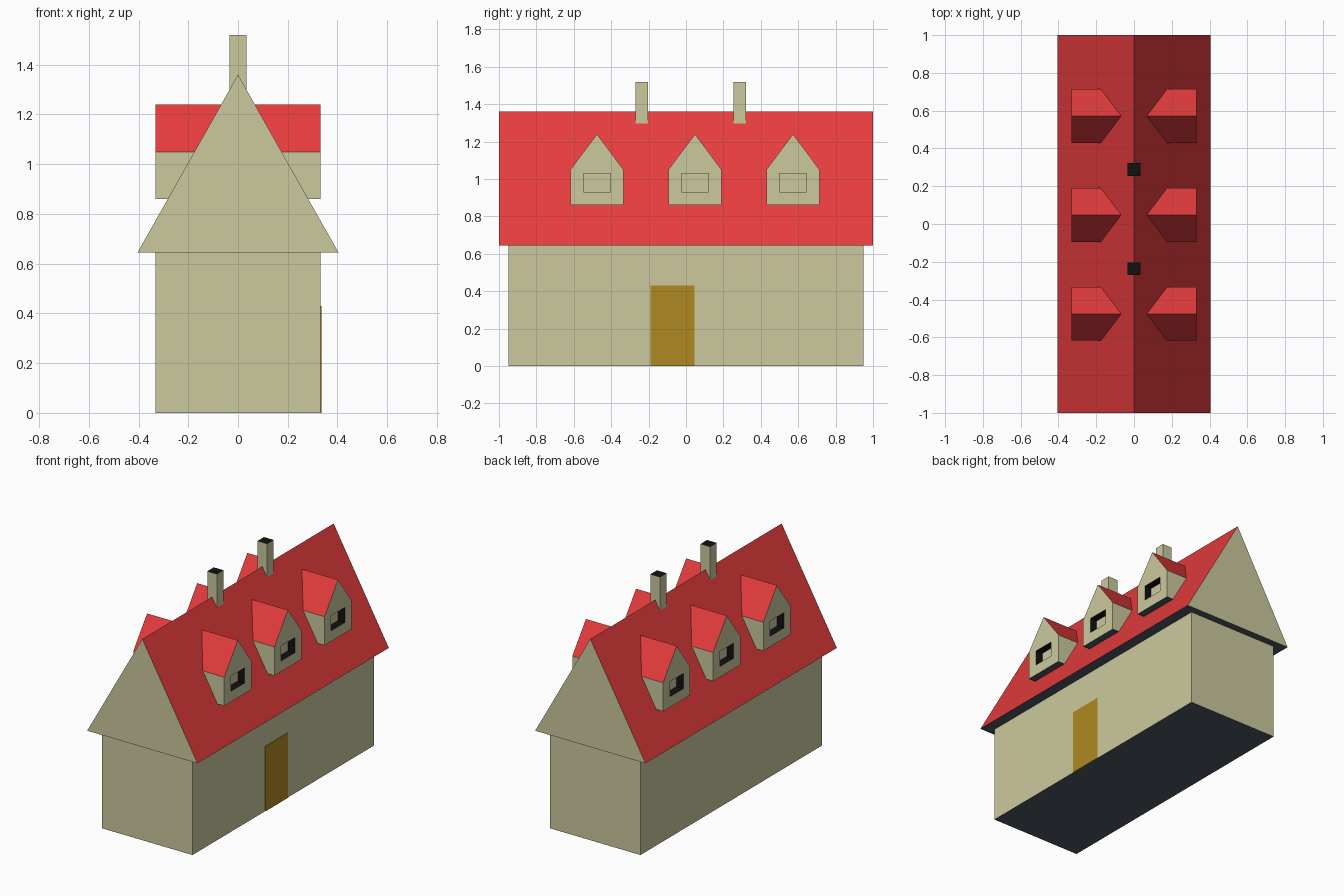
import bpy, bmesh

if "Cube" in bpy.data.objects:
    bpy.data.objects.remove(bpy.data.objects["Cube"])


def material(name, r, g, b):
    lin = [((c / 255 + 0.055) / 1.055) ** 2.4 for c in (r, g, b)]
    m = bpy.data.materials.new(name)
    m.diffuse_color = (*lin, 1)
    m.use_nodes = True
    m.node_tree.nodes["Principled BSDF"].inputs["Base Color"].default_value = m.diffuse_color
    return m


MATS = [material("beige_plaster", 204, 201, 158), material("red_tiles", 229, 60, 61),
        material("black", 17, 17, 17), material("dark_slate", 78, 85, 99),
        material("ochre_wood", 175, 138, 34)]
BEIGE, RED, BLACK, SLATE, OCHRE = range(5)

EAVE_X, EAVE_Z, RIDGE_Z = 0.404, 0.645, 1.36
WALL_X, WALL_Y = 0.332, 0.95


def build(name, bm, rule=None):
    if rule:
        bm.normal_update()
        for f in bm.faces:
            f.material_index = rule(f.normal)
    me = bpy.data.meshes.new(name)
    bm.to_mesh(me)
    bm.free()
    for m in MATS:
        me.materials.append(m)
    ob = bpy.data.objects.new(name, me)
    bpy.context.collection.objects.link(ob)
    return ob


def box(name, lo, hi, rule, open_top=False):
    bm = bmesh.new()
    bmesh.ops.create_cube(bm, size=1)
    for v in bm.verts:
        v.co = [l if c < 0 else h for c, l, h in zip(v.co, lo, hi)]
    bm.normal_update()
    if open_top:
        bmesh.ops.delete(bm, geom=[f for f in bm.faces if f.normal.z > 0.5], context='FACES')
    return build(name, bm, rule)


# Walls and door
box("walls", (-WALL_X, -WALL_Y, 0), (WALL_X, WALL_Y, EAVE_Z),
    lambda n: SLATE if n.z < -0.5 else BEIGE, open_top=True)
box("door", (WALL_X - 0.004, -0.19, 0), (WALL_X + 0.003, 0.045, 0.43), lambda n: OCHRE)

# Main roof: triangular profile extruded along y
bm = bmesh.new()
tri = bm.faces.new([bm.verts.new(p) for p in
                    ((-EAVE_X, -1, EAVE_Z), (EAVE_X, -1, EAVE_Z), (0, -1, RIDGE_Z))])
ext = bmesh.ops.extrude_face_region(bm, geom=[tri], use_keep_orig=True)
bmesh.ops.translate(bm, vec=(0, 2, 0),
                    verts=[g for g in ext["geom"] if isinstance(g, bmesh.types.BMVert)])
bmesh.ops.recalc_face_normals(bm, faces=bm.faces)
build("roof", bm, lambda n: SLATE if n.z < -0.5 else RED if n.z > 0.1 else BEIGE)

# Chimneys with black tops
for i, y in enumerate((-0.237, 0.288)):
    box(f"chimney_{i + 1}", (-0.035, y - 0.034, 1.29), (0.035, y + 0.034, 1.52),
        lambda n: BLACK if n.z > 0.5 else BEIGE)


def roof_x(z):
    return EAVE_X * (RIDGE_Z - z) / (RIDGE_Z - EAVE_Z)


# Dormers: pentagon front with a recessed window, running back to the roof slope
def dormer(name, yc):
    bm = bmesh.new()
    outline = [(-0.142, 0.86), (0.142, 0.86), (0.142, 1.05), (0, 1.24), (-0.142, 1.05)]
    window = [(-0.072, 0.93), (0.072, 0.93), (0.072, 1.03), (-0.072, 1.03)]

    def ring(points, depth):
        return [bm.verts.new((depth(z), yc + y, z)) for y, z in points]

    front = ring(outline, lambda z: WALL_X)
    back = ring(outline, roof_x)
    hole = ring(window, lambda z: WALL_X)
    pane = ring(window, lambda z: WALL_X - 0.05)

    def face(verts, mat):
        bm.faces.new(verts).material_index = mat

    for i, mat in enumerate((SLATE, BEIGE, RED, RED, BEIGE)):
        j = (i + 1) % 5
        face((front[j], front[i], back[i], back[j]), mat)
    # front wall around the window
    face((front[0], front[1], hole[1], hole[0]), BEIGE)
    face((front[1], front[2], hole[2], hole[1]), BEIGE)
    face((front[2], front[3], front[4], hole[3], hole[2]), BEIGE)
    face((front[4], front[0], hole[0], hole[3]), BEIGE)
    # recess
    for i in range(4):
        j = (i + 1) % 4
        face((hole[i], hole[j], pane[j], pane[i]), BLACK)
    face(pane, BEIGE)
    ob = build(name, bm)
    ob.modifiers.new("both_sides", 'MIRROR')


for i, y in enumerate((-0.476, 0.048, 0.572)):
    dormer(f"dormer_pair_{i + 1}", y)
